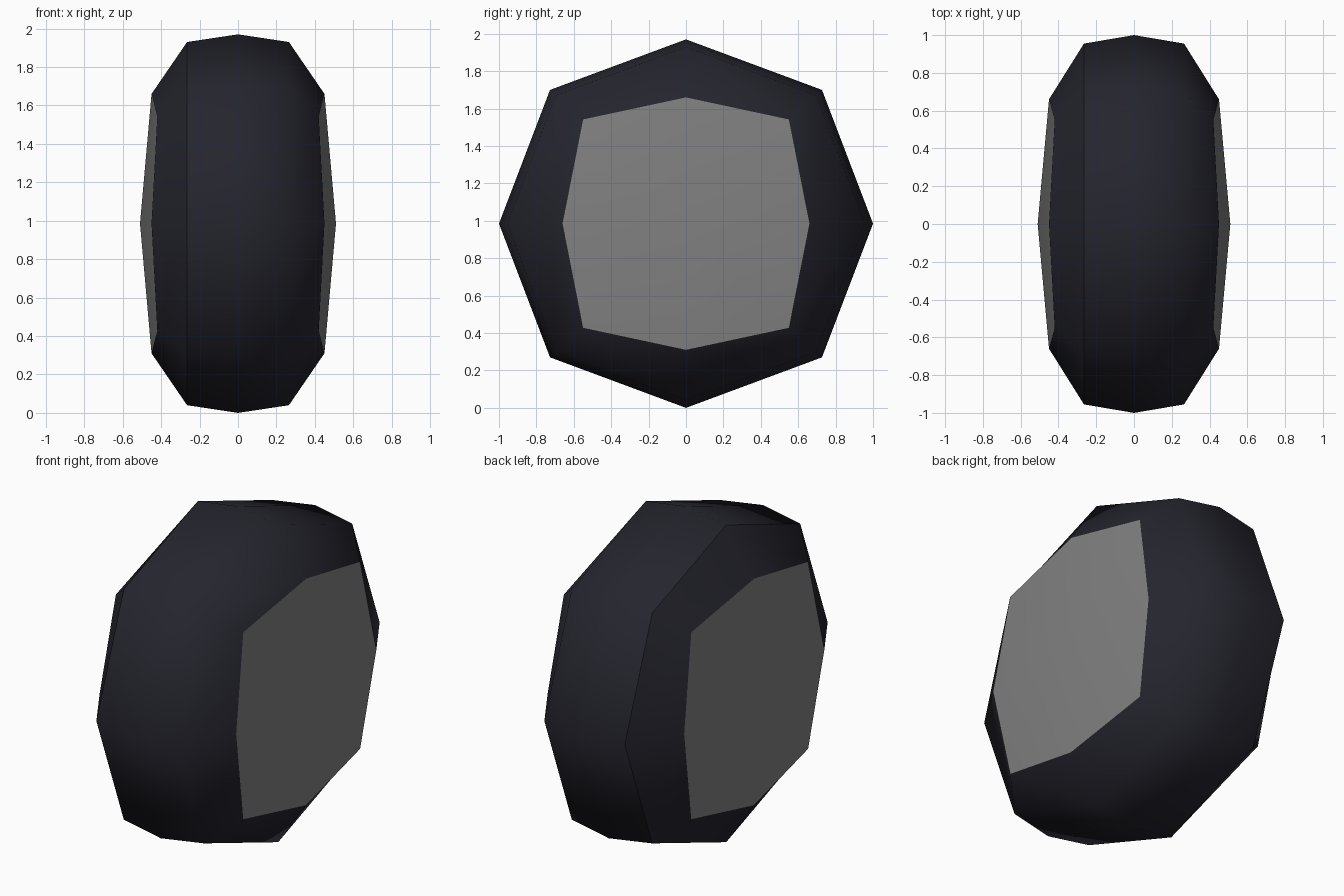
import bpy, bmesh
from mathutils import Vector

if "Cube" in bpy.data.objects:
    bpy.data.objects.remove(bpy.data.objects["Cube"])

CENTRE_Z = 0.985


def material(name, rgb):
    m = bpy.data.materials.new(name)
    m.diffuse_color = (*rgb, 1)
    m.use_nodes = True
    m.node_tree.nodes["Principled BSDF"].inputs["Base Color"].default_value = m.diffuse_color
    return m


rubber = material("dark rubber", (0.018, 0.018, 0.027))
metal = material("grey hub", (0.22, 0.22, 0.22))

# Half profile, one eight-sided ring per row:
# x on the axes, x on the diagonals, y radius, z radius, diagonal y, diagonal z
half = [(0.45, 0.42, 0.66, 0.675, 0.55, 0.557),
        (0.265, 0.265, 0.955, 0.945, 0.697, 0.686),
        (0.0, 0.0, 1.0, 0.985, 0.727, 0.715)]
profile = half + [(-r[0], -r[1], *r[2:]) for r in reversed(half[:2])]


def ring_points(xa, xd, ry, rz, dy, dz):
    flat = [(xa, ry, 0), (xd, dy, dz), (xa, 0, rz), (xd, -dy, dz),
            (xa, -ry, 0), (xd, -dy, -dz), (xa, 0, -rz), (xd, dy, -dz)]
    return [Vector((x, y, z + CENTRE_Z)) for x, y, z in flat]


bm = bmesh.new()
rings = [[bm.verts.new(p) for p in ring_points(*row)] for row in profile]

# Tyre bands
for a, b in zip(rings, rings[1:]):
    for i in range(8):
        j = (i + 1) % 8
        bm.faces.new((a[i], a[j], b[j], b[i])).smooth = True

# Slightly domed hub on each side, four quads each
for ring, x in ((rings[0], 0.51), (rings[-1], -0.51)):
    mid = bm.verts.new((x, 0, CENTRE_Z))
    for i in range(0, 8, 2):
        f = bm.faces.new((mid, ring[i], ring[i + 1], ring[(i + 2) % 8]))
        f.material_index = 1
        f.smooth = True

# Crisp edges round both hubs and along the left shoulder
for ring in (rings[0], rings[3], rings[4]):
    for i in range(8):
        bm.edges.get((ring[i], ring[(i + 1) % 8])).smooth = False

bmesh.ops.recalc_face_normals(bm, faces=bm.faces[:])
mesh = bpy.data.meshes.new("wheel")
bm.to_mesh(mesh)
bm.free()
mesh.materials.append(rubber)
mesh.materials.append(metal)
bpy.context.collection.objects.link(bpy.data.objects.new("wheel", mesh))
